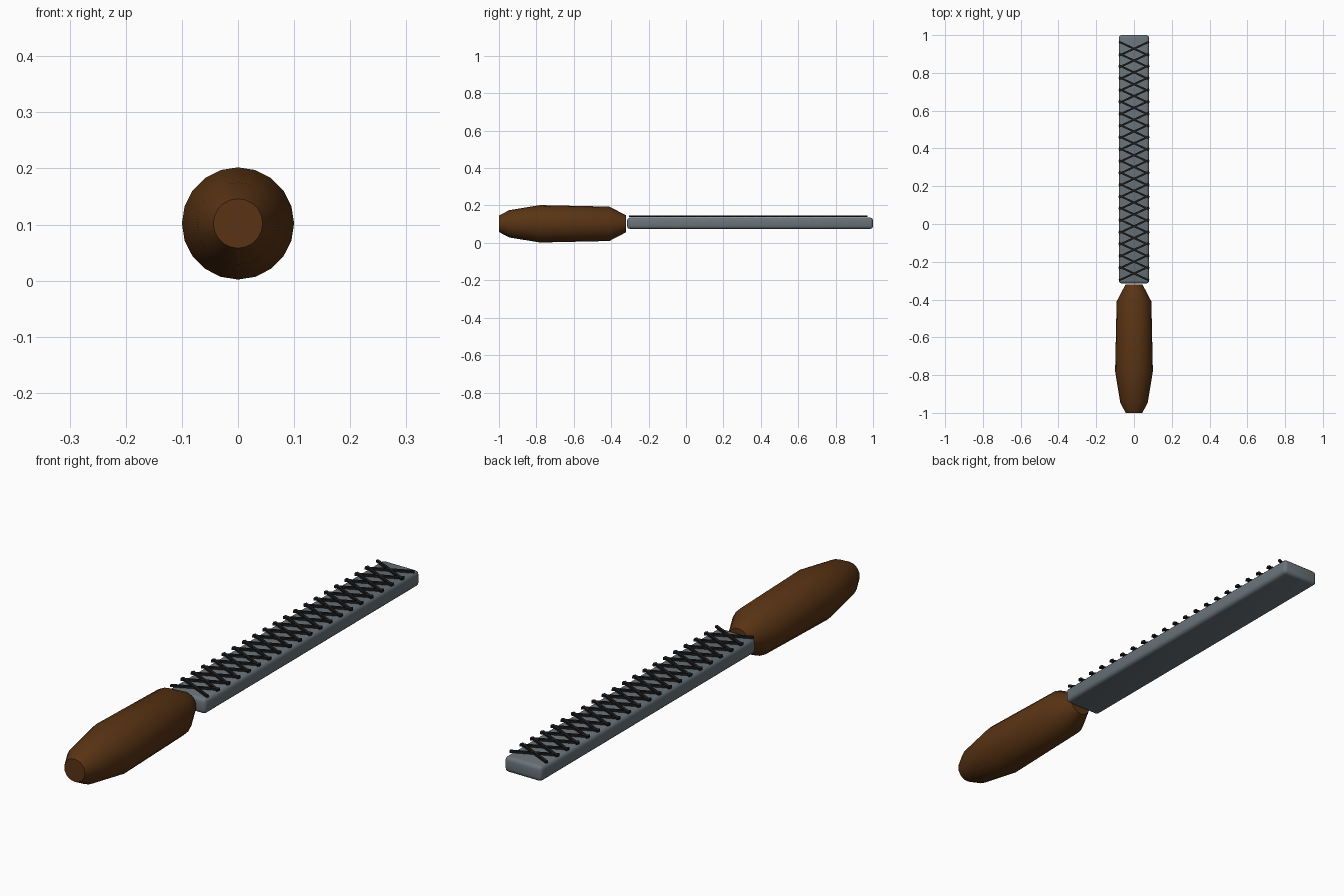
import bpy, bmesh, math
from mathutils import Matrix

if "Cube" in bpy.data.objects:
    bpy.data.objects.remove(bpy.data.objects["Cube"])


def material(name, rgb):
    m = bpy.data.materials.new(name)
    m.diffuse_color = (*rgb, 1)
    m.use_nodes = True
    m.node_tree.nodes["Principled BSDF"].inputs["Base Color"].default_value = m.diffuse_color
    return m


def make(name, bm, mat, smooth=None):
    bmesh.ops.recalc_face_normals(bm, faces=bm.faces)
    me = bpy.data.meshes.new(name)
    bm.to_mesh(me)
    bm.free()
    me.materials.append(mat)
    ob = bpy.data.objects.new(name, me)
    bpy.context.collection.objects.link(ob)
    if smooth:
        bpy.context.view_layer.objects.active = ob
        ob.select_set(True)
        bpy.ops.object.shade_smooth_by_angle(angle=math.radians(smooth))
        ob.select_set(False)
    return ob


wood = material("brown wood", (0.10, 0.034, 0.007))
steel = material("grey steel", (0.14, 0.17, 0.19))
dark = material("dark grooves", (0.012, 0.012, 0.013))

# Turned handle along y
profile = [(-1.0, 0.044), (-0.945, 0.073), (-0.78, 0.1), (-0.41, 0.092), (-0.32, 0.045)]
SIDES, AXIS_Z = 20, 0.102
bm = bmesh.new()
rings = []
for y, r in profile:
    rings.append([bm.verts.new((r * math.cos(2 * math.pi * i / SIDES), y,
                                AXIS_Z + r * math.sin(2 * math.pi * i / SIDES)))
                  for i in range(SIDES)])
for a, b in zip(rings, rings[1:]):
    for i in range(SIDES):
        j = (i + 1) % SIDES
        bm.faces.new((a[i], a[j], b[j], b[i]))
bm.faces.new(rings[0])
bm.faces.new(rings[-1])
make("handle", bm, wood, 35)

# Flat blade with rounded edges
bm = bmesh.new()
bmesh.ops.create_cube(bm, size=1, matrix=Matrix.Translation((0, 0.3425, 0.105))
                      @ Matrix.Diagonal((0.16, 1.315, 0.06, 1)))
bmesh.ops.bevel(bm, geom=bm.edges[:], offset=0.015, segments=3, profile=0.5, affect='EDGES')
make("blade", bm, steel, 40)

# Crossed file teeth on the top face
COUNT, FIRST, LAST = 20, -0.262, 0.928
bm = bmesh.new()
for k in range(COUNT):
    y = FIRST + (LAST - FIRST) * k / (COUNT - 1)
    for side in (-1, 1):
        bmesh.ops.create_cube(bm, size=1, matrix=Matrix.Translation((0, y, 0.142))
                              @ Matrix.Rotation(side * math.radians(25), 4, 'Z')
                              @ Matrix.Diagonal((0.176, 0.01, 0.008, 1)))
make("crosscut_teeth", bm, dark)
